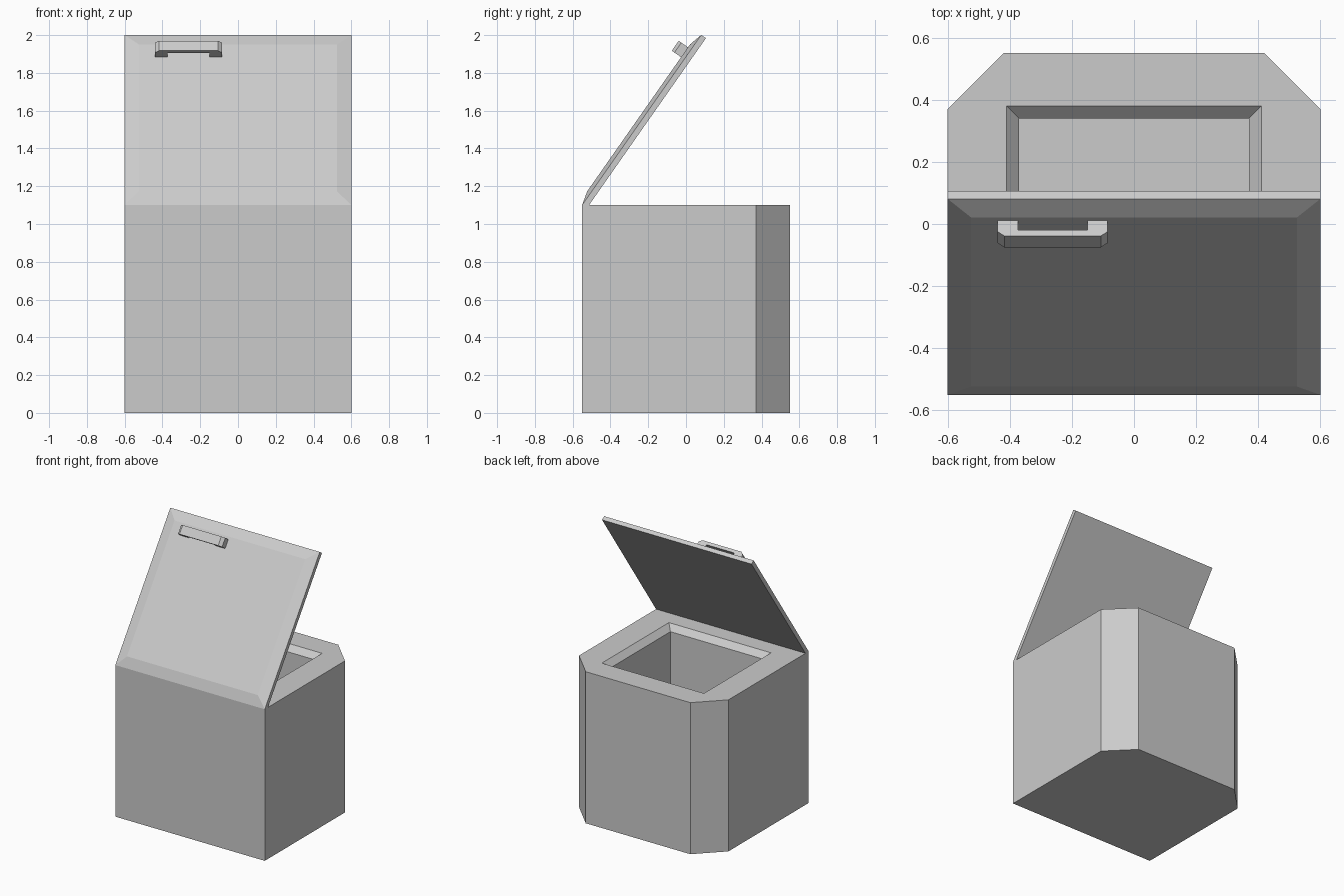
import bpy, bmesh
from math import radians
from mathutils import Matrix

if "Cube" in bpy.data.objects:
    bpy.data.objects.remove(bpy.data.objects["Cube"])


def rect(x, y0, y1, z):
    return [(-x, y0, z), (x, y0, z), (x, y1, z), (-x, y1, z)]


def loft(rings):
    """Skin matching loops of points and cap both ends."""
    bm = bmesh.new()
    loops = [[bm.verts.new(p) for p in ring] for ring in rings]
    n = len(loops[0])
    for a, b in zip(loops, loops[1:]):
        for i in range(n):
            j = (i + 1) % n
            bm.faces.new((a[i], a[j], b[j], b[i]))
    bm.faces.new(loops[0][::-1])
    bm.faces.new(loops[-1])
    return bm


def finish(bm, name, matrix=None):
    bmesh.ops.recalc_face_normals(bm, faces=bm.faces)
    mesh = bpy.data.meshes.new(name)
    bm.to_mesh(mesh)
    bm.free()
    obj = bpy.data.objects.new(name, mesh)
    bpy.context.collection.objects.link(obj)
    if matrix:
        obj.matrix_world = matrix
    return obj


# Hollow bin body: outer walls, flat rim, sloped lip, inner walls and floor
body = loft([
    rect(0.6, -0.55, 0.55, 0.0),
    rect(0.6, -0.55, 0.55, 1.1),
    rect(0.41, -0.39, 0.38, 1.1),
    rect(0.37, -0.35, 0.34, 1.06),
    rect(0.37, -0.35, 0.34, 0.2),
])
# Chamfer the two back upright corners
back_edges = [e for e in body.edges
              if all(v.co.y > 0.5 for v in e.verts)
              and abs(e.verts[0].co.z - e.verts[1].co.z) > 1]
bmesh.ops.bevel(body, geom=back_edges, offset=0.18, segments=1, affect='EDGES')
finish(body, "bin_body")

# Lid and handle are modelled closed, with the hinge line as origin, then swung open
opened = Matrix.Translation((0, -0.55, 1.1)) @ Matrix.Rotation(radians(55), 4, 'X')

# Lid: thin slab with a raised, sloped border
finish(loft([
    rect(0.6, 0, 1.1, -0.03),
    rect(0.6, 0, 1.1, 0.0),
    rect(0.525, 0.075, 1.025, 0.02),
]), "lid", opened)

# Handle: bracket profile extruded across its width
half = [(0.112, 0.015), (0.112, 0.057), (0.177, 0.015), (0.177, 0.063), (0.155, 0.08)]
inner_foot, inner_top, outer_foot, outer_side, outer_top = half
right = [inner_top, inner_foot, outer_foot, outer_side, outer_top]
profile = right + [(-x, z) for x, z in reversed(right)]
finish(loft([[(x - 0.262, y, z) for x, z in profile] for y in (0.942, 1.006)]),
       "lid_handle", opened)
